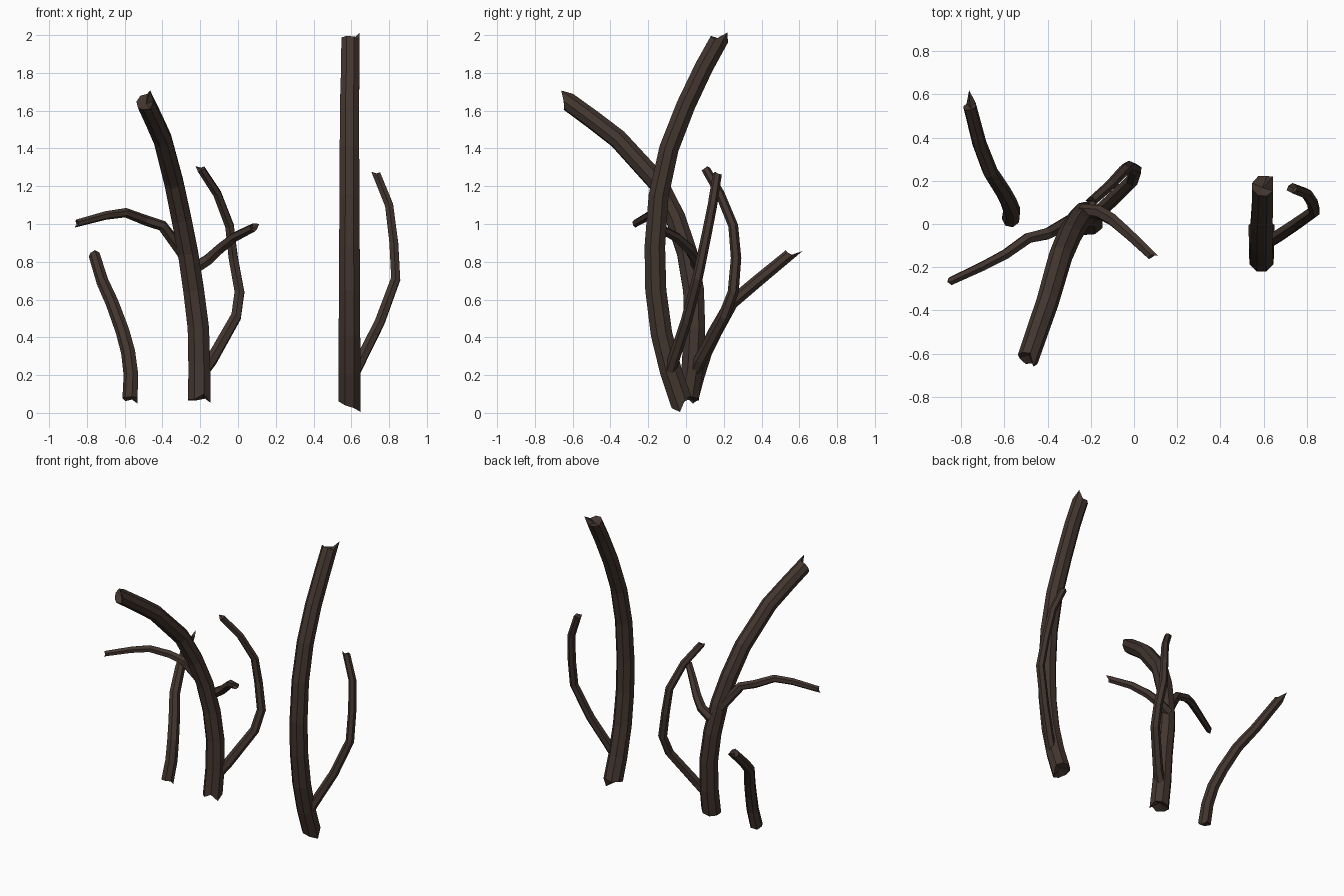
import bpy, bmesh, math, random
from mathutils import Vector

if "Cube" in bpy.data.objects:
    bpy.data.objects.remove(bpy.data.objects["Cube"])

random.seed(4)

bark = bpy.data.materials.new("dark_bark")
bark.diffuse_color = (0.055, 0.036, 0.028, 1)
bark.use_nodes = True
bark.node_tree.nodes["Principled BSDF"].inputs["Base Color"].default_value = bark.diffuse_color


def branch(name, path, r0, r1, sides, start_spike=None, end_spike=None):
    """Tapered faceted tube along path. Each spike = (direction, length) of the
    longest splinter on that snapped end; ends are capped with a sunken centre."""
    pts = [Vector(p) for p in path]
    n = len(pts)
    dist = [0.0]
    for a, b in zip(pts, pts[1:]):
        dist.append(dist[-1] + (b - a).length)
    bm = bmesh.new()
    rings, tangents = [], []
    u = Vector((1, 0, 0))
    for i, p in enumerate(pts):
        t = (pts[min(i + 1, n - 1)] - pts[max(i - 1, 0)]).normalized()
        u = (u - t * u.dot(t)).normalized()
        v = t.cross(u)
        r = r0 + (r1 - r0) * dist[i] / dist[-1]
        ring = []
        for k in range(sides):
            a = 2 * math.pi * (k + 0.5) / sides
            d = u * math.cos(a) + v * math.sin(a)
            ring.append(bm.verts.new(p + d * r))
        rings.append(ring)
        tangents.append(t)
    for a, b in zip(rings, rings[1:]):
        for k in range(sides):
            j = (k + 1) % sides
            bm.faces.new((a[k], a[j], b[j], b[k]))
    # splintered ends
    for idx, out, r, spike in ((0, -tangents[0], r0, start_spike),
                               (-1, tangents[-1], r1, end_spike)):
        ring, c = rings[idx], pts[idx]
        centre = bm.verts.new(c - out * r * 0.3)
        for k in range(sides):
            bm.faces.new((ring[k], ring[(k + 1) % sides], centre))
        if spike:
            d = Vector(spike[0])
            d = (d - out * d.dot(out)).normalized()
            tip = max(ring, key=lambda w: (w.co - c).dot(d))
            for w in ring:
                w.co += out * (spike[1] if w is tip else random.uniform(-0.2, 0.3) * r)
    bmesh.ops.recalc_face_normals(bm, faces=bm.faces)
    me = bpy.data.meshes.new(name)
    bm.to_mesh(me)
    bm.free()
    me.materials.append(bark)
    ob = bpy.data.objects.new(name, me)
    bpy.context.collection.objects.link(ob)
    return ob


# tall right branch and its twig
branch("tall_branch",
       [(.59, -.025, .06), (.59, -.08, .22), (.59, -.13, .42), (.59, -.16, .65),
        (.59, -.165, .88), (.59, -.145, 1.15), (.59, -.09, 1.4), (.59, 0, 1.63),
        (.595, .095, 1.83), (.595, .175, 1.975)],
       .064, .052, 8, ((1, -.6, 0), .05), ((1, .5, 0), .055))
branch("tall_branch_twig",
       [(.61, -.09, .2), (.66, -.06, .3), (.75, 0, .48), (.835, .06, .71),
        (.825, .1, .9), (.80, .14, 1.1), (.735, .165, 1.26)],
       .032, .024, 6, None, ((-1, -.5, 0), .025))

# middle branch leaning forward, with three twigs
branch("middle_branch",
       [(-.205, .01, .08), (-.205, .035, .25), (-.21, .045, .45), (-.235, .04, .65),
        (-.265, .005, .85), (-.30, -.055, 1.03), (-.34, -.15, 1.22),
        (-.40, -.36, 1.45), (-.445, -.49, 1.55), (-.49, -.62, 1.645)],
       .064, .05, 8, ((1, -1, 0), .03), ((.6, 0, 1), .06))
branch("left_twig",
       [(-.25, .04, .78), (-.31, .005, .87), (-.40, -.045, .99), (-.49, -.065, 1.02),
        (-.595, -.14, 1.06), (-.70, -.195, 1.045), (-.85, -.265, 1.005)],
       .034, .02, 6, None, ((0, 0, -1), .02))
branch("right_twig",
       [(-.24, .06, .76), (-.16, .055, .81), (-.10, .02, .865), (-.02, -.05, .93),
        (.08, -.145, .98)],
       .034, .023, 6, None, ((1, 1, 1), .03))
branch("back_twig",
       [(-.2, .04, .2), (-.14, .075, .28), (-.01, .2, .51), (.008, .25, .64),
        (-.025, .265, .82), (-.045, .25, .99), (-.11, .18, 1.16), (-.195, .105, 1.29)],
       .034, .023, 6, None, ((-1, 0, 0), .025))

# short left branch bending backward
branch("short_branch",
       [(-.57, .025, .075), (-.565, .06, .2), (-.58, .1, .32), (-.61, .155, .43),
        (-.665, .24, .58), (-.715, .37, .69), (-.76, .545, .835)],
       .042, .031, 7, ((1, 0, 0), .02), ((.4, .6, -.6), .07))
